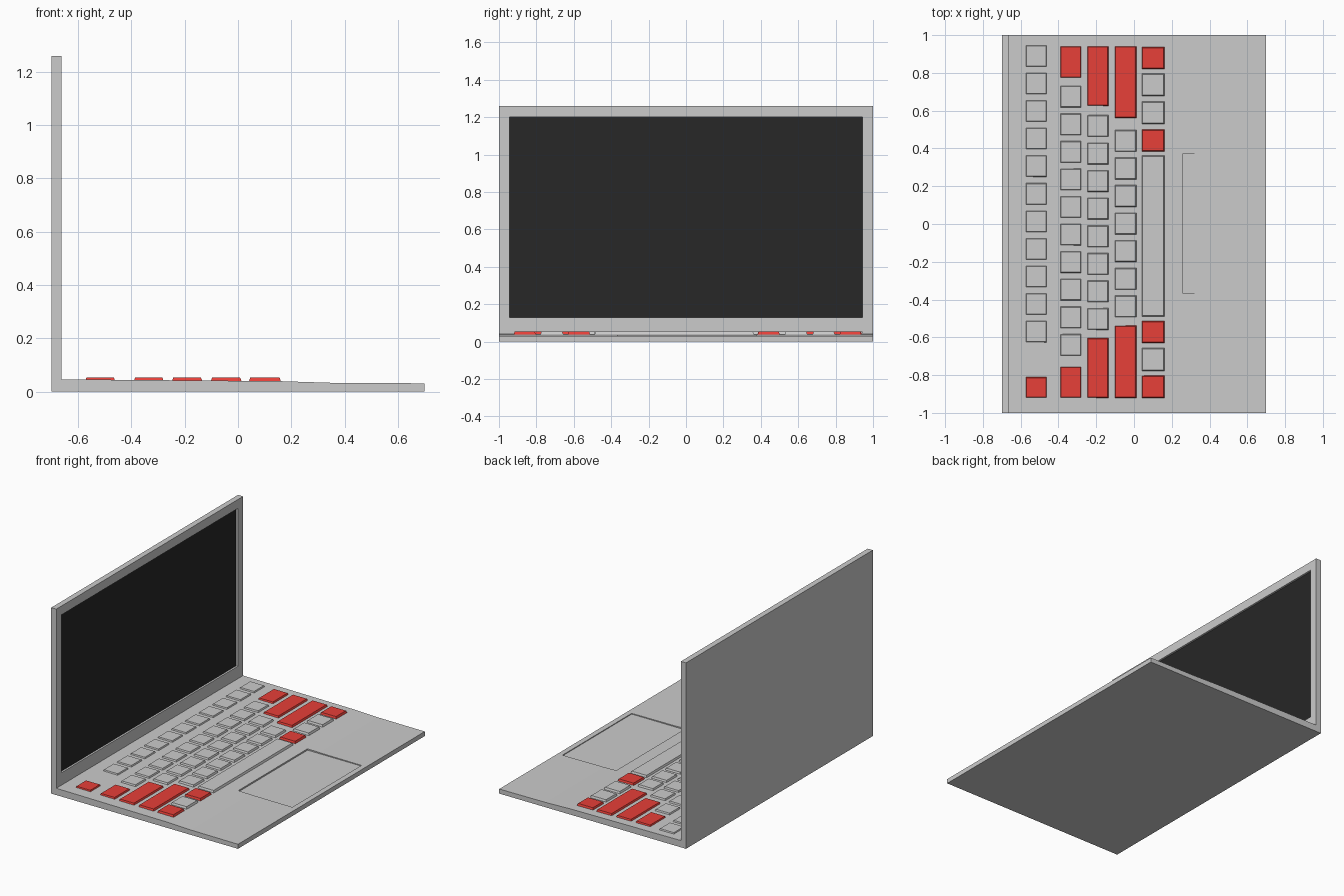
import bpy, bmesh

if "Cube" in bpy.data.objects:
    bpy.data.objects.remove(bpy.data.objects["Cube"])


def make_object(name, bm, mat=None):
    bmesh.ops.recalc_face_normals(bm, faces=bm.faces)
    me = bpy.data.meshes.new(name)
    bm.to_mesh(me)
    bm.free()
    ob = bpy.data.objects.new(name, me)
    bpy.context.collection.objects.link(ob)
    if mat:
        me.materials.append(mat)
    return ob


def box(name, x, y, z, mat=None, inset=0.0):
    """Box from (min, max) ranges; inset tapers the top face."""
    bm = bmesh.new()
    bmesh.ops.create_cube(bm, size=1)
    for v in bm.verts:
        i, j, k = (c > 0 for c in v.co)
        t = inset if k else 0
        v.co = (x[i] + (-t if i else t), y[j] + (-t if j else t), z[k])
    return make_object(name, bm, mat)


def material(name, colour):
    m = bpy.data.materials.new(name)
    m.diffuse_color = (*colour, 1)
    m.use_nodes = True
    m.node_tree.nodes["Principled BSDF"].inputs["Base Color"].default_value = m.diffuse_color
    return m


def carve(target, cutter):
    cutter.hide_render = True
    cutter.hide_viewport = True
    mod = target.modifiers.new("recess", 'BOOLEAN')
    mod.operation = 'DIFFERENCE'
    mod.solver = 'EXACT'
    mod.object = cutter


red = material("red_key", (0.8, 0.05, 0.04))
black = material("screen_black", (0.02, 0.02, 0.02))

# Base: wedge-shaped side profile extruded across the width
profile = [(-0.7, 0), (0.7, 0), (0.7, 0.031), (0.35, 0.033),
           (0.16, 0.039), (-0.662, 0.046), (-0.7, 0.046)]
bm = bmesh.new()
face = bm.faces.new([bm.verts.new((x, -1, z)) for x, z in profile])
ext = bmesh.ops.extrude_face_region(bm, geom=[face])
bmesh.ops.translate(bm, vec=(0, 2, 0),
                    verts=[g for g in ext["geom"] if isinstance(g, bmesh.types.BMVert)])
base = make_object("base", bm)

# Trackpad recess
carve(base, box("trackpad_cutter", (0.26, 0.664), (-0.367, 0.374), (0.026, 0.1)))

# Lid with recessed screen
lid = box("lid", (-0.7, -0.662), (-1, 1), (0.046, 1.26))
carve(lid, box("screen_cutter", (-0.677, -0.6), (-0.945, 0.945), (0.13, 1.2)))
box("screen", (-0.685, -0.675), (-0.945, 0.945), (0.13, 1.2), black)

# Keyboard: per row, x range, first plain key, plain count, red key y ranges
PITCH, KEY = 0.146, 0.118
rows = [
    ((-0.575, -0.46), -0.629, 11, [(-0.922, -0.808)]),
    ((-0.392, -0.278), -0.699, 10, [(-0.922, -0.754), (0.772, 0.942)]),
    ((-0.249, -0.133), -0.562, 8, [(-0.922, -0.602), (0.624, 0.942)]),
    ((-0.103, 0.014), -0.495, 7, [(-0.922, -0.537), (0.56, 0.942)]),
    ((0.04, 0.162), 0, 0, [(-0.922, -0.802), (-0.632, -0.512),
                           (0.382, 0.502), (0.82, 0.938)]),
]
Z = (0.036, 0.053)
for r, (xr, start, count, reds) in enumerate(rows, 1):
    for i in range(count):
        y = start + i * PITCH
        box(f"key_{r}_{i + 1}", xr, (y, y + KEY), Z, None, 0.006)
    for i, yr in enumerate(reds, 1):
        box(f"red_key_{r}_{i}", xr, yr, Z, red, 0.006)

# Plain keys of the front row and the space bar
for i, yr in enumerate([(-0.779, -0.655), (0.528, 0.65), (0.676, 0.797)], 1):
    box(f"key_5_{i}", rows[4][0], yr, Z, None, 0.006)
box("space_bar", rows[4][0], (-0.49, 0.364), Z, None, 0.006)
